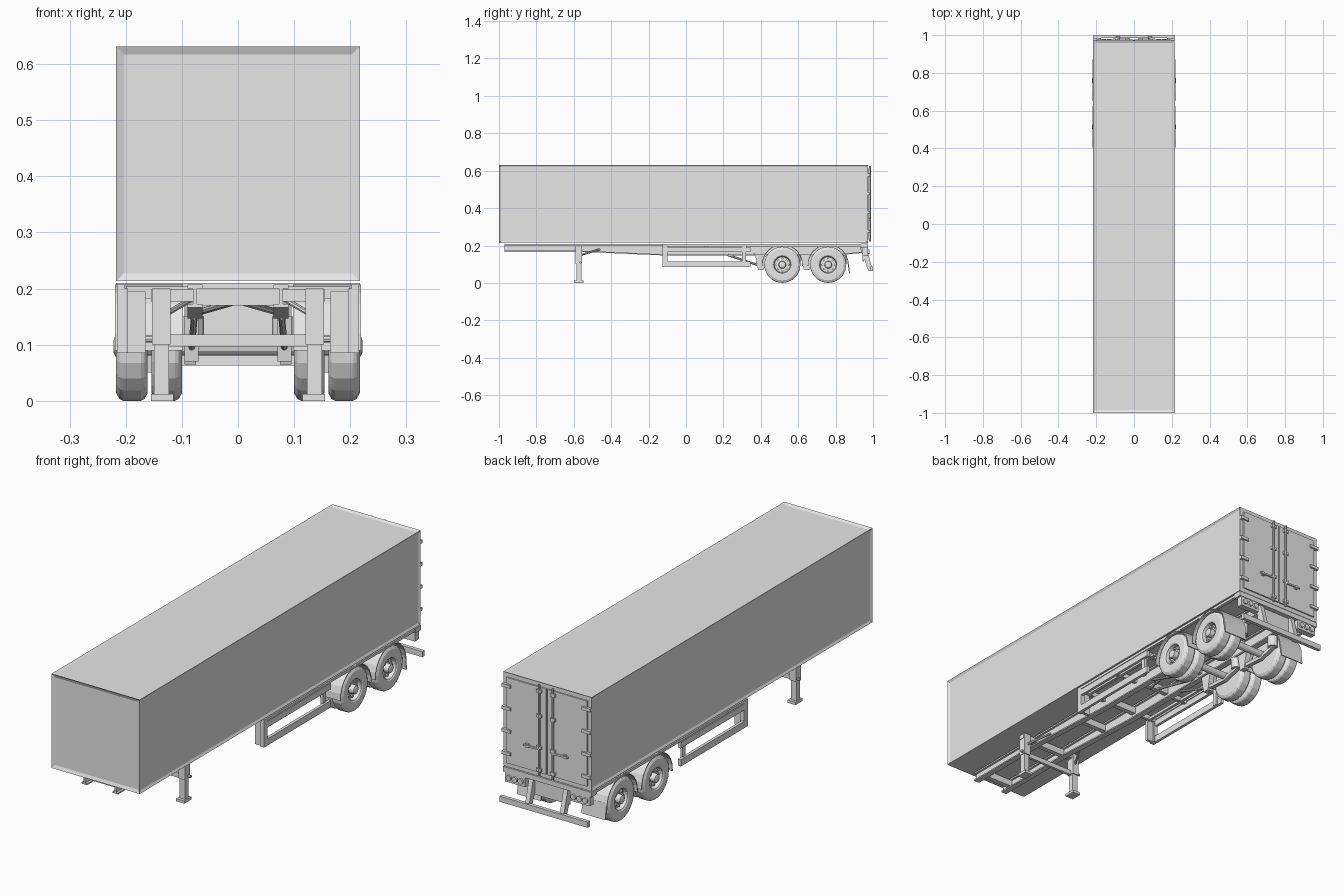
import bpy, bmesh
from math import cos, sin, pi, radians
from mathutils import Matrix, Vector

default_cube = bpy.data.objects.get("Cube")
if default_cube:
    bpy.data.objects.remove(default_cube, do_unlink=True)

grey = bpy.data.materials.new("plain_grey")
grey.use_nodes = True
grey.diffuse_color = (.8, .8, .8, 1)
grey.node_tree.nodes["Principled BSDF"].inputs["Base Color"].default_value = grey.diffuse_color


def finish(name, bm, mirror=False):
    """Turn a bmesh into an object, optionally mirrored left to right."""
    bmesh.ops.recalc_face_normals(bm, faces=bm.faces)
    mesh = bpy.data.meshes.new(name)
    bm.to_mesh(mesh)
    bm.free()
    mesh.materials.append(grey)
    obj = bpy.data.objects.new(name, mesh)
    bpy.context.collection.objects.link(obj)
    if mirror:
        modifier = obj.modifiers.new("left_and_right", "MIRROR")
        modifier.use_mirror_merge = False
    return obj


def box_mesh(x, y, z):
    bm = bmesh.new()
    bmesh.ops.create_cube(bm, size=1)
    for v in bm.verts:
        v.co = [low + (high - low) * (c + .5) for c, (low, high) in zip(v.co, (x, y, z))]
    return bm


def box(name, x, y, z, mirror=False):
    return finish(name, box_mesh(x, y, z), mirror)


def pair(name, x, y, z):
    return box(name, x, y, z, mirror=True)


def prism(name, x, outline, mirror=True):
    """Extrude a side outline of (y, z) points across the width."""
    bm = bmesh.new()
    face = bm.faces.new([bm.verts.new((x[0], y, z)) for y, z in outline])
    extruded = bmesh.ops.extrude_face_region(bm, geom=[face])["geom"]
    moved = [v for v in extruded if isinstance(v, bmesh.types.BMVert)]
    bmesh.ops.translate(bm, verts=moved, vec=(x[1] - x[0], 0, 0))
    return finish(name, bm, mirror)


def strip(name, x, path, thickness):
    """A bent plate that follows a side path."""
    above = [(y, z + thickness) for y, z in reversed(path)]
    return prism(name, x, path + above)


def lathe(name, centre, profile, sides=20, mirror=True):
    """Spin an (x, radius) profile about an axis running across the width."""
    bm = bmesh.new()
    rings = []
    for x, radius in profile:
        rings.append([bm.verts.new((x, centre[0] + radius * cos(2 * pi * i / sides),
                                    centre[1] + radius * sin(2 * pi * i / sides)))
                      for i in range(sides)])
    for a, b in zip(rings, rings[1:]):
        for i in range(sides):
            j = (i + 1) % sides
            bm.faces.new((a[i], a[j], b[j], b[i]))
    bm.faces.new(rings[0])
    bm.faces.new(rings[-1])
    return finish(name, bm, mirror)


def rod(name, start, end, radius, mirror=True, sides=8):
    start, end = Vector(start), Vector(end)
    axis = end - start
    turn = axis.to_track_quat("Z", "Y").to_matrix().to_4x4()
    bm = bmesh.new()
    bmesh.ops.create_cone(bm, cap_ends=True, segments=sides, radius1=radius, radius2=radius,
                          depth=axis.length, matrix=Matrix.Translation((start + end) / 2) @ turn)
    return finish(name, bm, mirror)


# Cargo body with recessed front, side and roof panels
body = box_mesh((-.217, .217), (-1, .972), (.213, .631))
bmesh.ops.recalc_face_normals(body, faces=body.faces)
for face in list(body.faces):
    n = face.normal
    if n.y < .5 and n.z > -.5:
        border = .014 if abs(n.x) > .5 else .02
        bmesh.ops.inset_individual(body, faces=[face], thickness=border, depth=-.006)
finish("cargo_body", body)

# Rear doors with hinges, lock rods and handles
pair("rear_door", (.003, .198), (.971, .978), (.232, .612))
for z in (.27, .37, .47, .57):
    pair("door_hinge", (.175, .217), (.972, .985), (z, z + .014))
for z in (.24, .34, .48, .59):
    pair("rod_bracket", (.022, .046), (.976, .987), (z, z + .013))
rod("lock_rod", (.034, .983, .222), (.034, .983, .624), .005)
pair("door_handle", (.034, .11), (.982, .988), (.335, .342))
pair("handle_catch", (.085, .1), (.977, .985), (.33, .347))

# Chassis rails: web between two flanges, deeper towards the back
belly = [(-.97, .166), (-.55, .166), (-.12, .147), (.8, .147), (.94, .16)]
strip("rail_lower_flange", (.063, .09), belly, .006)
pair("rail_upper_flange", (.063, .09), (-.97, .94), (.2, .207))
prism("rail_web", (.073, .08), belly + [(.94, .204), (-.97, .204)])

# Cross members
for y in (-.93, -.58, -.3, -.1, .12, .35, .64, .9):
    box("cross_member", (-.074, .074), (y, y + .022), (.17, .2))
for y in (-.11, .1, .31):
    pair("outrigger", (.08, .2), (y, y + .014), (.182, .204))
pair("floor_side_rail", (.202, .216), (-.125, .94), (.195, .207))

# Landing gear
pair("landing_leg_sleeve", (.12, .153), (-.59, -.555), (.1, .2))
pair("landing_leg", (.123, .15), (-.585, -.56), (.01, .2))
pair("landing_foot", (.115, .155), (-.598, -.548), (0, .012))
pair("landing_hanger", (.08, .155), (-.587, -.56), (.177, .198))
box("landing_brace", (-.125, .125), (-.58, -.568), (.097, .118))
rod("landing_stay", (.136, -.56, .15), (.085, -.46, .18), .005)
rod("crank_handle", (.15, -.565, .11), (.165, -.565, .11), .006)

# Side underrun guards
pair("guard_front_post", (.196, .216), (-.125, -.1), (.085, .2))
pair("guard_front_return", (.165, .198), (-.118, -.105), (.085, .195))
pair("guard_rear_post", (.196, .208), (.3, .32), (.085, .2))
pair("guard_upper_bar", (.203, .216), (-.125, .345), (.165, .192))
pair("guard_lower_bar", (.203, .216), (-.125, .345), (.085, .115))
pair("inner_guard_bar", (.165, .178), (-.11, .345), (.18, .192))

# Suspension and twin-tyre axles
axle_height, tyre_radius = .097, .097
rim = [(0, .052), (-.004, .046), (-.022, .042), (-.02, .02), (.002, .018), (.005, .01)]


def tyre(name, y, inner, outer, front):
    r = tyre_radius
    profile = [(inner, r * .55), (inner, r * .86), (inner + .006, r * .97), (inner + .012, r),
               (outer - .012, r), (outer - .006, r * .97), (outer, r * .86)]
    lathe(name, (y, axle_height), profile + front)


for y in (.515, .76):
    tyre("outer_tyre", y, .161, .217, [(.217 + x, r) for x, r in rim])
    tyre("inner_tyre", y, .1, .154, [(.154, tyre_radius * .55)])
    for i in range(8):
        a = 2 * pi * i / 8
        bolt_y, bolt_z = y + .032 * cos(a), axle_height + .032 * sin(a)
        rod("wheel_bolt", (.19, bolt_y, bolt_z), (.204, bolt_y, bolt_z), .006, sides=6)
    rod("axle", (-.17, y, axle_height), (.17, y, axle_height), .016, mirror=False, sides=12)
    prism("spring_hanger", (.07, .095), [(y - .145, .15), (y - .085, .15),
                                         (y - .1, .07), (y - .13, .07)])
    strip("trailing_arm", (.074, .092), [(y - .12, .08), (y, .072), (y + .09, .095)], .016)
    rod("air_spring", (.083, y + .075, .1), (.083, y + .075, .15), .022, sides=12)

    # Mudguard arch
    arc = [radians(-4 + 188 * i / 12) for i in range(13)]
    rim_line = [(y + r * cos(a), axle_height + r * sin(a))
                for r, row in ((.106, arc), (.11, arc[::-1])) for a in row]
    prism("mudguard", (.098, .219), rim_line)

# Diagonal stays ahead of the suspension
rod("suspension_stay", (.078, .22, .15), (.083, .4, .09), .006)
rod("floor_stay", (.01, .12, .175), (.08, .38, .155), .006)

# Rear mudflap
prism("mudflap", (.1, .217), [(.862, .12), (.872, .05), (.877, .05), (.868, .12)])

# Rear end: beam, lamp boxes, centre plate and bumper
box("rear_beam", (-.217, .217), (.935, .974), (.188, .21))
box("rear_plate", (-.095, .095), (.945, .953), (.115, .19))
pair("lamp_box", (.11, .208), (.945, .972), (.145, .188))
for x in (.13, .159, .188):
    rod("rear_lamp", (x, .97, .167), (x, .98, .167), .012, sides=12)
prism("bumper_arm", (.075, .095), [(.93, .19), (.965, .19), (.992, .09),
                                   (.992, .065), (.975, .065)])
box("rear_bumper", (-.217, .217), (.984, 1), (.063, .088))
